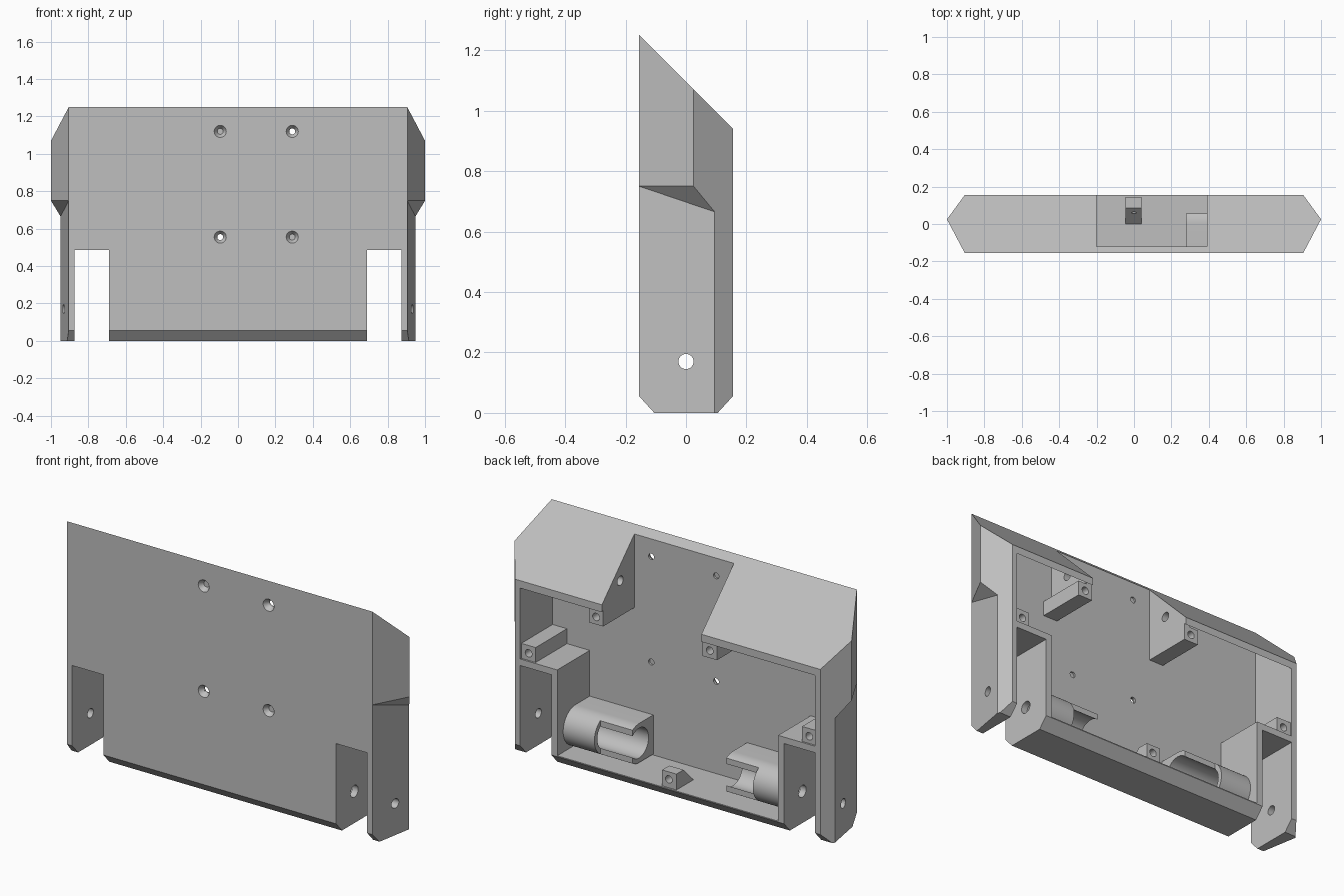
import bpy, bmesh, math
from mathutils import Matrix, Vector

cube = bpy.data.objects.get("Cube")
if cube:
    bpy.data.objects.remove(cube, do_unlink=True)

grey = bpy.data.materials.new("plain_grey")
grey.use_nodes = True
grey.diffuse_color = (0.52, 0.52, 0.52, 1)
grey.node_tree.nodes["Principled BSDF"].inputs["Base Color"].default_value = (0.52, 0.52, 0.52, 1)

FRONT, BACK = -0.155, 0.155      # outer depth
PLATE = -0.12                    # inner face of front plate
BOSS = 0.145                     # rear face of screw bosses
AXLE = 0.17                      # axle height
FLOOR, SHELF = 0.06, 0.52
SLOT_IN, SLOT_OUT, SLOT_TOP = 0.69, 0.875, 0.485
WALL = 0.655                     # inner face of slot walls


def make(name, bm):
    bmesh.ops.recalc_face_normals(bm, faces=bm.faces)
    me = bpy.data.meshes.new(name)
    bm.to_mesh(me)
    bm.free()
    me.materials.append(grey)
    ob = bpy.data.objects.new(name, me)
    bpy.context.collection.objects.link(ob)
    return ob


def prism(name, profile, x0, x1):
    """Extrude a (y, z) profile along x."""
    bm = bmesh.new()
    face = bm.faces.new([bm.verts.new((x0, y, z)) for y, z in profile])
    ext = bmesh.ops.extrude_face_region(bm, geom=[face])["geom"]
    bmesh.ops.translate(bm, vec=(x1 - x0, 0, 0),
                        verts=[v for v in ext if isinstance(v, bmesh.types.BMVert)])
    return make(name, bm)


def box(name, x0, x1, y0, y1, z0, z1):
    return prism(name, [(y0, z0), (y1, z0), (y1, z1), (y0, z1)], x0, x1)


def rod(name, start, end, r1, r2=None):
    """Cylinder or cone between two points."""
    a, b = Vector(start), Vector(end)
    turn = (b - a).to_track_quat('Z', 'Y').to_matrix().to_4x4()
    bm = bmesh.new()
    bmesh.ops.create_cone(bm, cap_ends=True, segments=32, radius1=r1,
                          radius2=r1 if r2 is None else r2, depth=(b - a).length,
                          matrix=Matrix.Translation((a + b) / 2) @ turn)
    return make(name, bm)


def hull(name, half):
    """Convex solid from points mirrored across x."""
    bm = bmesh.new()
    for x, y, z in half:
        for s in (-1, 1):
            bm.verts.new((s * x, y, z))
    bmesh.ops.convex_hull(bm, input=bm.verts)
    bmesh.ops.dissolve_limit(bm, angle_limit=0.01, verts=bm.verts, edges=bm.edges)
    return make(name, bm)


def combine(target, other, op='DIFFERENCE'):
    mod = target.modifiers.new("combine", 'BOOLEAN')
    mod.operation, mod.solver, mod.object = op, 'EXACT', other
    with bpy.context.temp_override(object=target, active_object=target):
        bpy.ops.object.modifier_apply(modifier=mod.name)
    bpy.data.objects.remove(other, do_unlink=True)


def smooth(ob):
    bpy.ops.object.select_all(action='DESELECT')
    ob.select_set(True)
    bpy.context.view_layer.objects.active = ob
    bpy.ops.object.shade_smooth_by_angle(angle=math.radians(15))


def roof(y):
    return 1.095 - y


# Outer shell: slim lower body joined to flared upper body
EDGE, RIDGE, RIDGE_Y, LOW_Y = 0.905, 1.0, 0.025, 0.095
low_x = RIDGE - (RIDGE - EDGE) * (LOW_Y - RIDGE_Y) / (BACK - RIDGE_Y)
shell = hull("shell", [(x, y, z) for x, y in ((EDGE, FRONT), (low_x, LOW_Y), (EDGE, BACK))
                       for z in (-0.05, 0.8)])
upper = hull("upper", [(EDGE, FRONT, roof(FRONT)), (RIDGE, RIDGE_Y, roof(RIDGE_Y)),
                       (EDGE, BACK, roof(BACK)), (EDGE, FRONT, 0.75),
                       (RIDGE, RIDGE_Y, 0.75), (low_x, LOW_Y, 0.665), (EDGE, BACK, 0.665)])
combine(shell, upper, 'UNION')

# Flat base with chamfered long edges
combine(shell, box("base_cut", -2, 2, -1, 1, -1, 0))
for s in (-1, 1):
    combine(shell, prism("chamfer_cut", [(s * 0.105, 0), (s * 0.155, 0.055),
                                         (s * 0.255, 0.165), (s * 0.255, -0.165)], -2, 2))

# Hollow interior open at the back, and roof cutout
OPEN = 0.3
combine(shell, prism("upper_cavity", [(PLATE, SHELF), (OPEN, SHELF), (OPEN, roof(OPEN) - 0.04),
                                      (PLATE, roof(PLATE) - 0.04)], -SLOT_OUT, SLOT_OUT))
combine(shell, box("lower_cavity", -WALL, WALL, PLATE, OPEN, FLOOR, 0.6))
combine(shell, box("roof_cutout", -0.2, 0.39, PLATE, OPEN, 0.7, 1.4))

# Wheel slots and axle holes
for s in (-1, 1):
    combine(shell, box("wheel_slot", s * SLOT_IN, s * SLOT_OUT, -1, 1, -1, SLOT_TOP))
    combine(shell, rod("arm_hole", (s * 0.8, 0, AXLE), (s * 1.1, 0, AXLE), 0.025))
    combine(shell, rod("wall_hole", (s * 0.6, 0, AXLE), (s * 0.75, 0, AXLE), 0.032))

# Countersunk screw holes through the front plate
for x in (-0.095, 0.29):
    for z in (0.555, 1.12):
        combine(shell, rod("screw_hole", (x, -0.3, z), (x, 0, z), 0.016))
        combine(shell, rod("countersink", (x, FRONT - 0.001, z), (x, -0.13, z), 0.033, 0.016))
smooth(shell)


def drill(ob, x, z):
    combine(ob, rod("pilot_hole", (x, 0.06, z), (x, 0.2, z), 0.02))
    smooth(ob)


# Motor mounts: rounded sleeves with an open inner end
arc = [(0.105 * math.sin(t), AXLE - 0.105 * math.cos(t))
       for t in (math.pi * i / 24 for i in range(25))]
sleeve = [(PLATE, AXLE - 0.105)] + arc + [(PLATE, AXLE + 0.105)]
for s, side in ((-1, "right"), (1, "left")):
    mount = prism(side + "_motor_mount", sleeve, s * 0.278, s * WALL)
    combine(mount, rod("bore", (s * 0.2, 0, AXLE), (s * 0.7, 0, AXLE), 0.08))
    combine(mount, box("opening", s * 0.2, s * 0.47, 0.055, 0.3, 0, 0.4))
    smooth(mount)

    # Screw bosses resting on the slot shelves
    boss = box(side + "_shelf_boss", s * 0.79, s * SLOT_OUT, PLATE, BOSS, SHELF, 0.6)
    drill(boss, s * 0.832, 0.558)

# Gusset walls beside the roof cutout, each with a screw boss
gusset = [(PLATE, 0.82), (BOSS, 0.82), (BOSS, roof(BOSS) - 0.04), (PLATE, roof(PLATE) - 0.04)]
for s, x, side in ((-1, -0.2, "right"), (1, 0.39, "left")):
    wall = prism(side + "_gusset", gusset, x, x + s * 0.035)
    combine(wall, box("boss", x, x + s * 0.085, PLATE, BOSS, 0.82, 0.9), 'UNION')
    combine(wall, rod("cable_hole", (x - 0.1, 0, 1.01), (x + 0.1, 0, 1.01), 0.025))
    drill(wall, x + s * 0.042, 0.86)

# Sloped boss on the floor
floor_boss = prism("floor_boss", [(0, FLOOR), (BOSS, FLOOR), (BOSS, 0.145), (0.085, 0.145)],
                   -0.045, 0.04)
drill(floor_boss, 0, 0.105)
